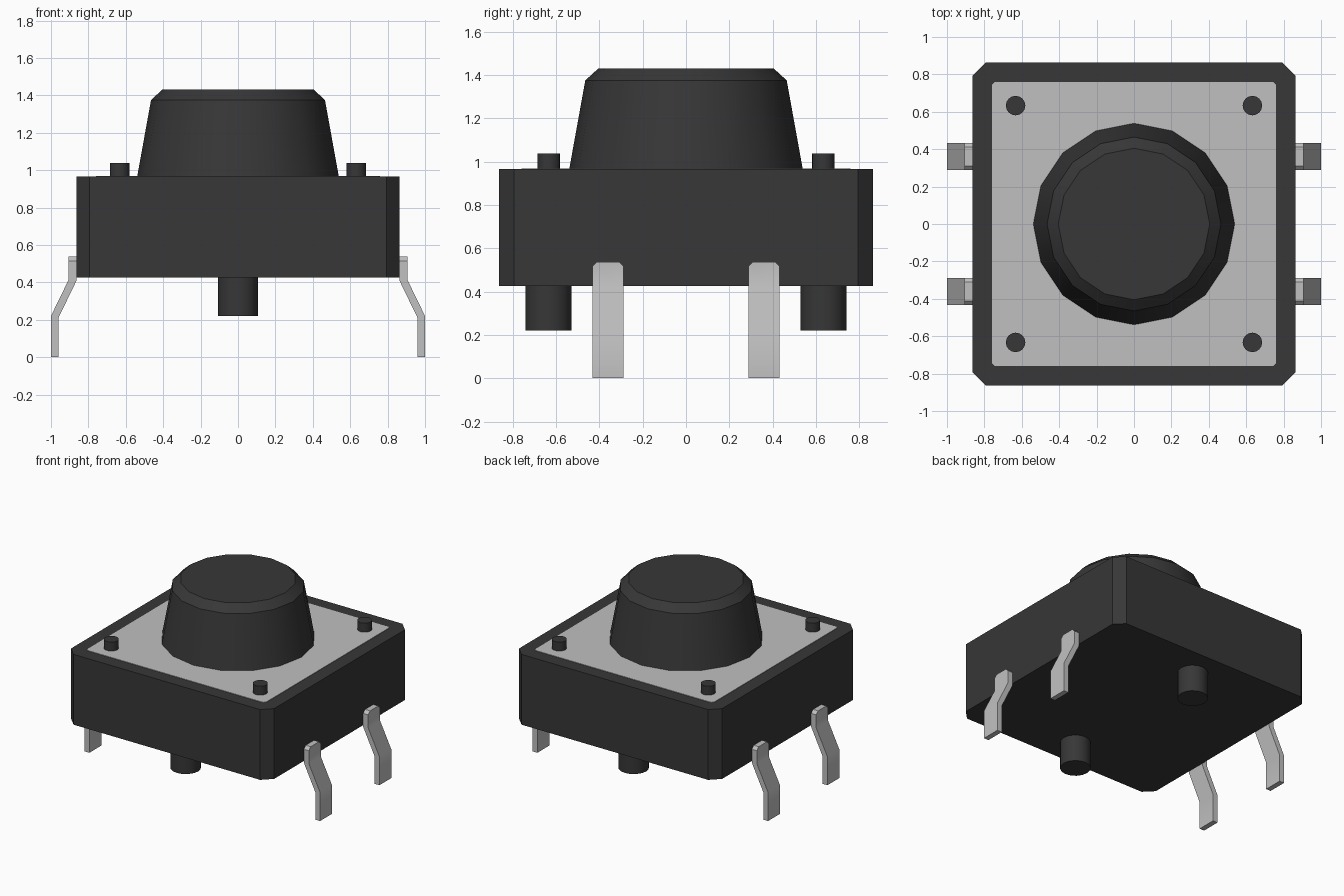
import bpy, bmesh, math

cube = bpy.data.objects.get("Cube")
if cube:
    bpy.data.objects.remove(cube, do_unlink=True)


def material(name, rgb):
    mat = bpy.data.materials.new(name)
    mat.use_nodes = True
    mat.diffuse_color = (*rgb, 1)
    mat.node_tree.nodes["Principled BSDF"].inputs["Base Color"].default_value = (*rgb, 1)
    return mat


black = material("black plastic", (0.038, 0.038, 0.038))
metal = material("light metal", (0.53, 0.53, 0.53))


def finish(name, bm, mat):
    bmesh.ops.recalc_face_normals(bm, faces=bm.faces)
    mesh = bpy.data.meshes.new(name)
    bm.to_mesh(mesh)
    bm.free()
    mesh.materials.append(mat)
    obj = bpy.data.objects.new(name, mesh)
    bpy.context.collection.objects.link(obj)
    bpy.ops.object.select_all(action='DESELECT')
    obj.select_set(True)
    bpy.context.view_layer.objects.active = obj
    bpy.ops.object.shade_smooth_by_angle(angle=math.radians(30))
    return obj


def extrude(bm, points, offset):
    """Extrude a closed outline along an offset vector."""
    face = bm.faces.new([bm.verts.new(p) for p in points])
    new = bmesh.ops.extrude_face_region(bm, geom=[face])["geom"]
    verts = [v for v in new if isinstance(v, bmesh.types.BMVert)]
    bmesh.ops.translate(bm, verts=verts, vec=offset)


def chamfered_slab(name, half, cut, z0, z1, mat):
    a, b = half, half - cut
    outline = [(a, -b), (a, b), (b, a), (-b, a), (-a, b), (-a, -b), (-b, -a), (b, -a)]
    bm = bmesh.new()
    extrude(bm, [(x, y, z0) for x, y in outline], (0, 0, z1 - z0))
    return finish(name, bm, mat)


def turned(name, profile, x, y, sides, mat):
    """Stack of rings given as (radius, height), capped at both ends."""
    bm = bmesh.new()
    rings = [[bm.verts.new((x + r * math.cos(math.tau * i / sides),
                            y + r * math.sin(math.tau * i / sides), z))
              for i in range(sides)] for r, z in profile]
    for low, high in zip(rings, rings[1:]):
        for i in range(sides):
            j = (i + 1) % sides
            bm.faces.new((low[i], low[j], high[j], high[i]))
    bm.faces.new(rings[0])
    bm.faces.new(rings[-1])
    return finish(name, bm, mat)


# Housing and its metal cover plate
chamfered_slab("housing", 0.863, 0.07, 0.425, 0.965, black)
chamfered_slab("cover_plate", 0.76, 0.015, 0.962, 0.969, metal)

# Tapered button cap
turned("button_cap", [(0.54, 0.96), (0.465, 1.375), (0.405, 1.43)], 0, 0, 16, black)

# Corner rivets on the cover
for x, side in ((0.633, "left"), (-0.633, "right")):
    for y, end in ((-0.633, "front"), (0.633, "back")):
        turned(f"rivet_{end}_{side}", [(0.052, 0.95), (0.052, 1.038)], x, y, 16, black)

# Locating pegs underneath
for y, end in ((-0.635, "front"), (0.635, "back")):
    turned(f"peg_{end}", [(0.107, 0.22), (0.107, 0.44)], 0, y, 16, black)

# Bent terminal legs with clipped top corners
leg = [(0.863, 0.537), (0.905, 0.537), (0.905, 0.415), (1, 0.22),
       (1, 0), (0.96, 0), (0.96, 0.21), (0.863, 0.41)]
width = 0.145
for s, side in ((1, "left"), (-1, "right")):
    for t, end in ((-1, "front"), (1, "back")):
        bm = bmesh.new()
        extrude(bm, [(s * x, t * 0.36 - width / 2, z) for x, z in leg], (0, width, 0))
        top = max(v.co.z for v in bm.verts)
        corners = [e for e in bm.edges
                   if all(v.co.z > top - 0.001 for v in e.verts)
                   and abs(e.verts[0].co.y - e.verts[1].co.y) < 0.001]
        bmesh.ops.bevel(bm, geom=corners, offset=0.022, segments=1, affect='EDGES')
        finish(f"leg_{end}_{side}", bm, metal)
